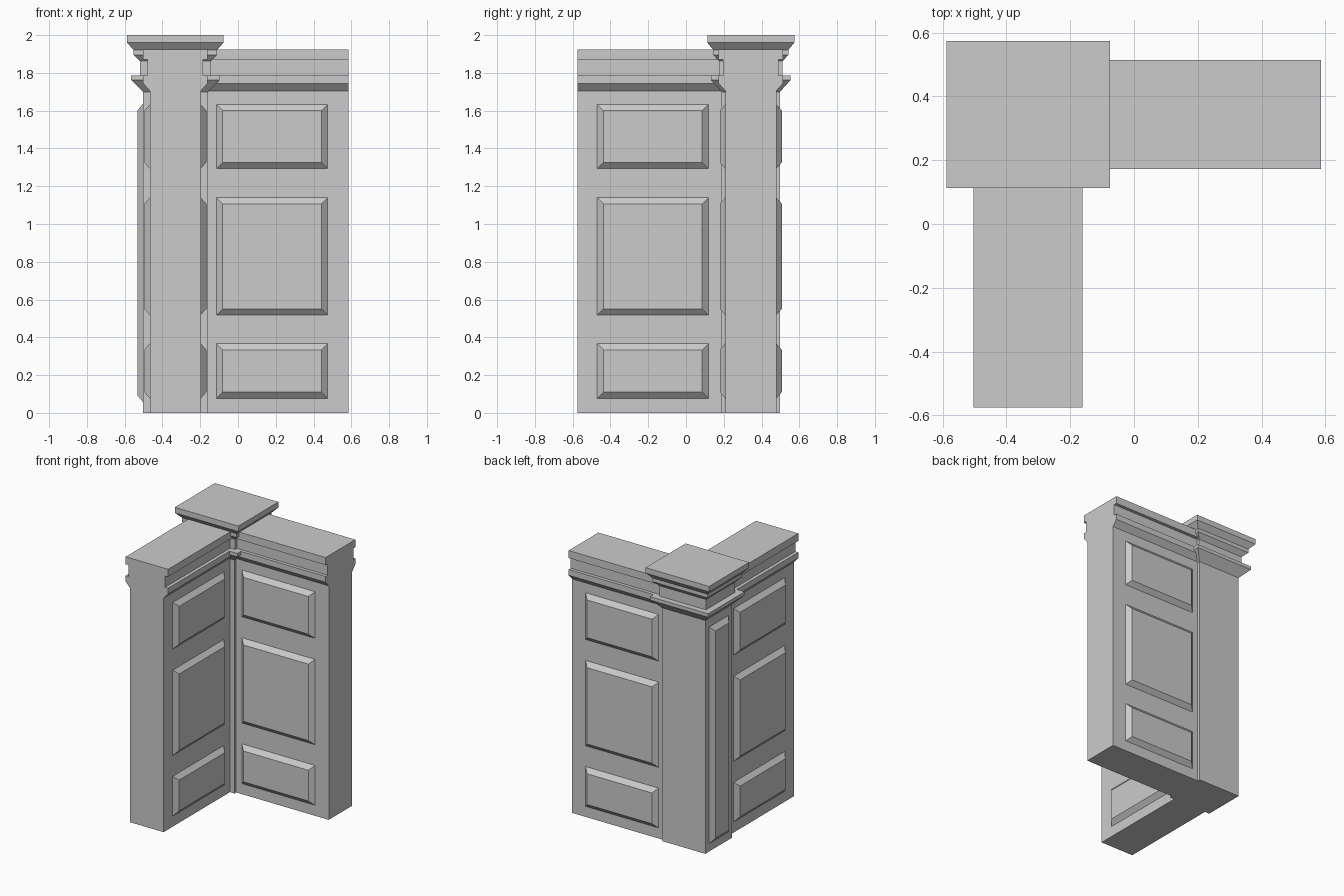
import bpy, bmesh
from mathutils import Matrix, Vector

if "Cube" in bpy.data.objects:
    bpy.data.objects.remove(bpy.data.objects["Cube"])

PX, PY = -0.332, 0.343          # pier centre


def loft(name, rings, matrix=Matrix()):
    """Closed solid from a stack of equal-length point rings."""
    bm = bmesh.new()
    vs = [[bm.verts.new(matrix @ Vector(p)) for p in r] for r in rings]
    n = len(vs[0])
    for a, b in zip(vs, vs[1:]):
        for i in range(n):
            j = (i + 1) % n
            bm.faces.new((a[i], a[j], b[j], b[i]))
    bm.faces.new(vs[0])
    bm.faces.new(vs[-1])
    bmesh.ops.recalc_face_normals(bm, faces=bm.faces)
    me = bpy.data.meshes.new(name)
    bm.to_mesh(me)
    bm.free()
    ob = bpy.data.objects.new(name, me)
    bpy.context.collection.objects.link(ob)
    return ob


def rect(a0, a1, z0, z1, depth):
    """Upright rectangle at y = depth."""
    return [(a0, depth, z0), (a1, depth, z0), (a1, depth, z1), (a0, depth, z1)]


def panel(name, a0, a1, z0, z1, base, out, matrix):
    """Raised panel with chamfered rim, growing from base to out."""
    c = 0.033
    sink = base - 0.02 * (1 if out > base else -1)
    loft(name, [rect(a0, a1, z0, z1, sink), rect(a0, a1, z0, z1, base),
                rect(a0 + c, a1 - c, z0 + c, z1 - c, out)], matrix)


# Corner pier with moulded capital: (half width, height)
pier = [(0.172, 0), (0.172, 1.70), (0.234, 1.762), (0.234, 1.787), (0.187, 1.787),
        (0.187, 1.862), (0.221, 1.895), (0.221, 1.922), (0.256, 1.96), (0.256, 2.0)]
loft("corner_pier", [[(PX + sx * h, PY + sy * h * 0.9, z)
                      for sx, sy in ((-1, -1), (1, -1), (1, 1), (-1, 1))] for h, z in pier])

# Wall cross-section: (half thickness, height)
side = [(0.135, 0), (0.135, 1.705), (0.171, 1.745), (0.171, 1.787),
        (0.147, 1.787), (0.147, 1.87), (0.171, 1.87), (0.171, 1.925)]
section = side + [(-t, z) for t, z in reversed(side)]
rows = [(0.077, 0.367), (0.518, 1.14), (1.293, 1.633)]

# Two wall arms, local x runs from the pier centre outwards
right_m = Matrix.Translation((PX, PY, 0))
front_m = right_m @ Matrix.Rotation(-1.5707963, 4, 'Z')
for label, m, length, p0, p1 in (("right", right_m, 0.918, 0.218, 0.807),
                                 ("front", front_m, 0.918, 0.224, 0.813)):
    loft(label + "_wall", [[(x, t, z) for t, z in section] for x in (0, length)], m)
    for s in (-1, 1):
        for z0, z1 in rows:
            panel(label + "_wall_panel", p0, p1, z0, z1, s * 0.135, s * 0.164, m)

# Tall panel on the outer left face of the pier
left_m = right_m @ Matrix.Rotation(1.5707963, 4, 'Z')
panel("pier_panel", -0.11, 0.11, 0.058, 1.635, 0.172, 0.2, left_m)
